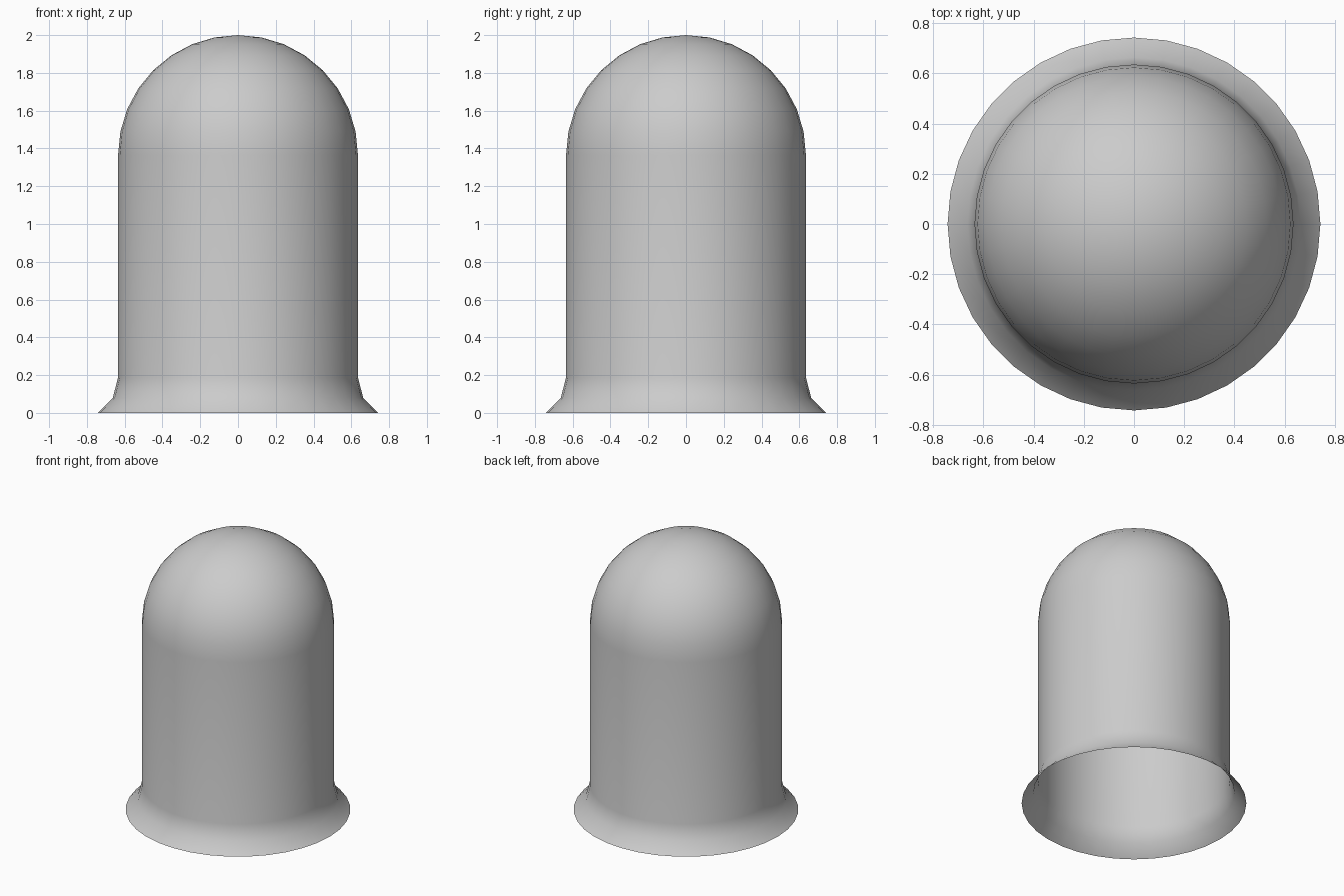
import bpy, bmesh
from math import sin, cos, pi, radians

if "Cube" in bpy.data.objects:
    bpy.data.objects.remove(bpy.data.objects["Cube"])

SIDES = 36
RADIUS = 0.635
DOME_Z = 2 - RADIUS
DOME_STEPS = 8

# Profile: flared foot, straight wall, hemispherical dome
profile = [(0.742, 0.0), (0.663, 0.08), (RADIUS, 0.187)]
for i in range(DOME_STEPS):
    a = i * pi / 2 / DOME_STEPS
    profile.append((RADIUS * cos(a), DOME_Z + RADIUS * sin(a)))

# Revolve the profile into an open-bottomed shell
bm = bmesh.new()
rings = [[bm.verts.new((r * cos(2 * pi * k / SIDES), r * sin(2 * pi * k / SIDES), z))
          for k in range(SIDES)] for r, z in profile]
apex = bm.verts.new((0, 0, 2))
for k in range(SIDES):
    n = (k + 1) % SIDES
    for low, high in zip(rings, rings[1:]):
        bm.faces.new((low[k], low[n], high[n], high[k]))
    bm.faces.new((rings[-1][k], rings[-1][n], apex))

mesh = bpy.data.meshes.new("domed_cover")
bm.to_mesh(mesh)
bm.free()
cover = bpy.data.objects.new("domed_cover", mesh)
bpy.context.collection.objects.link(cover)

# Smooth shading
bpy.context.view_layer.objects.active = cover
cover.select_set(True)
bpy.ops.object.shade_smooth_by_angle(angle=radians(45))
